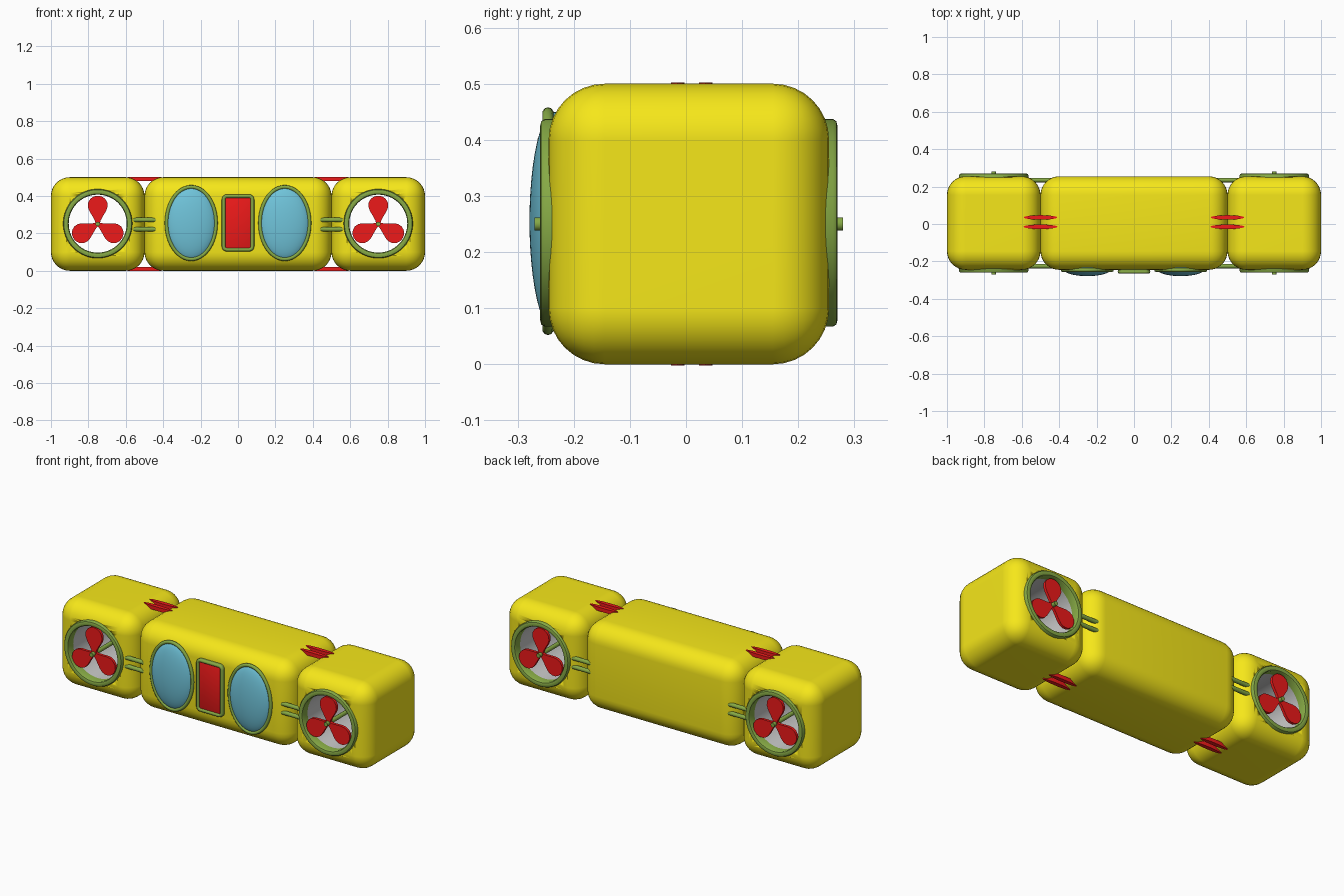
import bpy, bmesh
from math import sin, cos, pi, radians
from mathutils import Matrix, Vector

if "Cube" in bpy.data.objects:
    bpy.data.objects.remove(bpy.data.objects["Cube"])

CY, CZ = 0.005, 0.252   # middle of the body in depth and height


def material(name, rgb):
    m = bpy.data.materials.new(name)
    m.diffuse_color = (*rgb, 1)
    m.use_nodes = True
    m.node_tree.nodes["Principled BSDF"].inputs["Base Color"].default_value = m.diffuse_color
    return m


YELLOW = material("yellow", (0.92, 0.80, 0.01))
RED = material("red", (0.85, 0.01, 0.01))
GREEN = material("green", (0.24, 0.40, 0.06))
BLUE = material("blue", (0.16, 0.55, 0.70))


def finish(name, bm, mat=None, angle=40):
    bmesh.ops.recalc_face_normals(bm, faces=bm.faces)
    me = bpy.data.meshes.new(name)
    bm.to_mesh(me)
    bm.free()
    ob = bpy.data.objects.new(name, me)
    bpy.context.collection.objects.link(ob)
    if mat:
        me.materials.append(mat)
    bpy.ops.object.select_all(action='DESELECT')
    ob.select_set(True)
    bpy.context.view_layer.objects.active = ob
    bpy.ops.object.shade_smooth_by_angle(angle=radians(angle))
    return ob


def rounded_box(name, loc, size, r, seg, mat):
    bm = bmesh.new()
    bmesh.ops.create_cube(bm, size=1, matrix=Matrix.Translation(loc) @ Matrix.Diagonal((*size, 1)))
    bmesh.ops.bevel(bm, geom=bm.edges[:], offset=r, segments=seg, profile=0.5, affect='EDGES')
    return finish(name, bm, mat)


def rod(name, loc, r, length, axis, mat, n=16):
    bm = bmesh.new()
    turn = Matrix.Rotation(pi / 2, 4, 'Y' if axis == 'X' else 'X')
    bmesh.ops.create_cone(bm, cap_ends=True, segments=n, radius1=r, radius2=r, depth=length,
                          matrix=Matrix.Translation(loc) @ turn)
    return finish(name, bm, mat)


def ellipse(rx, rz, n=64):
    return [(rx * cos(a), rz * sin(a), cos(a), sin(a)) for a in (2 * pi * i / n for i in range(n))]


def round_rect(hx, hz, r, n=5):
    pts = []
    for k, (sx, sz) in enumerate(((1, 1), (-1, 1), (-1, -1), (1, -1))):
        for i in range(n + 1):
            a = pi / 2 * (k + i / n)
            pts.append((sx * (hx - r) + r * cos(a), sz * (hz - r) + r * sin(a), cos(a), sin(a)))
    return pts


def sweep(name, outline, profile, loc, mat=None, closed=True):
    # profile holds (outward offset, depth) pairs carried around the outline
    bm = bmesh.new()
    rows = [[bm.verts.new((loc[0] + x + d * nx, loc[1] + y, loc[2] + z + d * nz))
             for d, y in profile] for x, z, nx, nz in outline]
    m = len(profile)
    for a, b in zip(rows, rows[1:] + rows[:1]):
        for j in range(m if closed else m - 1):
            k = (j + 1) % m
            bm.faces.new((a[j], b[j], b[k], a[k]))
    return finish(name, bm, mat)


def circle_profile(r, n=10):
    return [(r * cos(2 * pi * i / n), r * sin(2 * pi * i / n)) for i in range(n)]


def prism(name, pts, thick, matrix, mat):
    # flat outline in XZ, thickened along Y with softened rims
    bm = bmesh.new()
    f = bm.faces.new([bm.verts.new((x, -thick / 2, z)) for x, z in pts])
    ext = bmesh.ops.extrude_face_region(bm, geom=[f])
    new = [v for v in ext["geom"] if isinstance(v, bmesh.types.BMVert)]
    bmesh.ops.translate(bm, verts=new, vec=(0, thick, 0))
    bm.transform(matrix)
    return finish(name, bm, mat)


# Central body
rounded_box("centre_body", (0, CY, 0.25), (1, 0.5, 0.5), 0.1, 8, YELLOW)

# Propeller blade outline: a teardrop, narrow at the hub
blade_half = [(0.01, 0), (0.016, 0.02), (0.03, 0.045), (0.045, 0.07), (0.053, 0.093),
              (0.051, 0.115), (0.04, 0.134), (0.022, 0.147)]
blade = blade_half + [(0, 0.151)] + [(-x, z) for x, z in reversed(blade_half)]

for sx, side in ((-1, "left"), (1, "right")):
    # End pod with a duct bored through it
    x = 0.75 * sx
    pod = rounded_box(side + "_pod", (x, CY, 0.25), (0.5, 0.5, 0.5), 0.1, 8, YELLOW)
    cutter = rod("duct_cutter", (x, CY, CZ), 0.168, 1, 'Y', None, 64)
    cutter.hide_render = True
    mod = pod.modifiers.new("duct", 'BOOLEAN')
    mod.object, mod.operation, mod.solver = cutter, 'DIFFERENCE', 'EXACT'
    bpy.context.view_layer.objects.active = pod
    bpy.ops.object.modifier_apply(modifier="duct")
    bpy.data.objects.remove(cutter)
    pod.modifiers.new("normals", 'WEIGHTED_NORMAL').keep_sharp = True

    # Grey duct lining and axle
    sweep(side + "_duct_lining", ellipse(0.157, 0.157),
          [(0, -0.235), (0, 0.235), (0.012, 0.235), (0.012, -0.235)], (x, CY, CZ))
    rod(side + "_axle", (x, CY, 0.25), 0.012, 0.55, 'Y', GREEN)

    for sy, end in ((-1, "front"), (1, "back")):
        # Duct rim
        rim = [(-0.012, 0.195), (0.015, 0.195), (0.015, 0.257), (0.011, 0.263), (0.003, 0.265),
               (-0.004, 0.265), (-0.011, 0.263), (-0.015, 0.257)]
        sweep(f"{side}_{end}_duct_rim", ellipse(0.17, 0.17), [(d, sy * y) for d, y in rim],
              (x, CY, CZ), GREEN)
        # Propeller
        for i in range(3):
            prism(f"{side}_{end}_blade_{i + 1}", blade, 0.016,
                  Matrix.Translation((x, CY + sy * 0.245, 0.25)) @ Matrix.Rotation(i * 2 * pi / 3, 4, 'Y'),
                  RED)
        # Green coupling bars between pod and body
        for z in (0.222, 0.272):
            rod(f"{side}_{end}_coupling", (0.5 * sx, CY + sy * 0.23, z), 0.012, 0.17, 'X', GREEN)

    # Red coupling fins above and below
    fin = [(px, pz) for px, pz, _, _ in ellipse(0.09, 0.012, 24)]
    for z, level in ((0.491, "top"), (0.009, "bottom")):
        for y in (-0.015, 0.035):
            prism(f"{side}_{level}_fin", fin, 0.022,
                  Matrix.Translation((0.5 * sx, y, z)) @ Matrix.Rotation(pi / 2, 4, 'X'), RED)

    # Domed window with rim
    wx = 0.25 * sx
    bm = bmesh.new()
    bmesh.ops.create_uvsphere(bm, u_segments=48, v_segments=24, radius=1,
                              matrix=Matrix.Translation((wx, -0.235, 0.255)) @ Matrix.Diagonal((0.134, 0.044, 0.195, 1)))
    finish(side + "_window", bm, BLUE)
    sweep(side + "_window_rim", ellipse(0.132, 0.193), circle_profile(0.01), (wx, -0.246, 0.255), GREEN)

# Front hatch and its frame
rounded_box("hatch", (0, -0.245, 0.256), (0.15, 0.024, 0.28), 0.005, 2, RED)
sweep("hatch_frame", round_rect(0.077, 0.143, 0.018), circle_profile(0.01)[:], (0, -0.255, 0.256), GREEN)
sweep("hatch_frame_base", round_rect(0.077, 0.143, 0.018),
      [(-0.009, 0.02), (0.009, 0.02), (0.009, 0), (-0.009, 0)], (0, -0.255, 0.256), GREEN)
